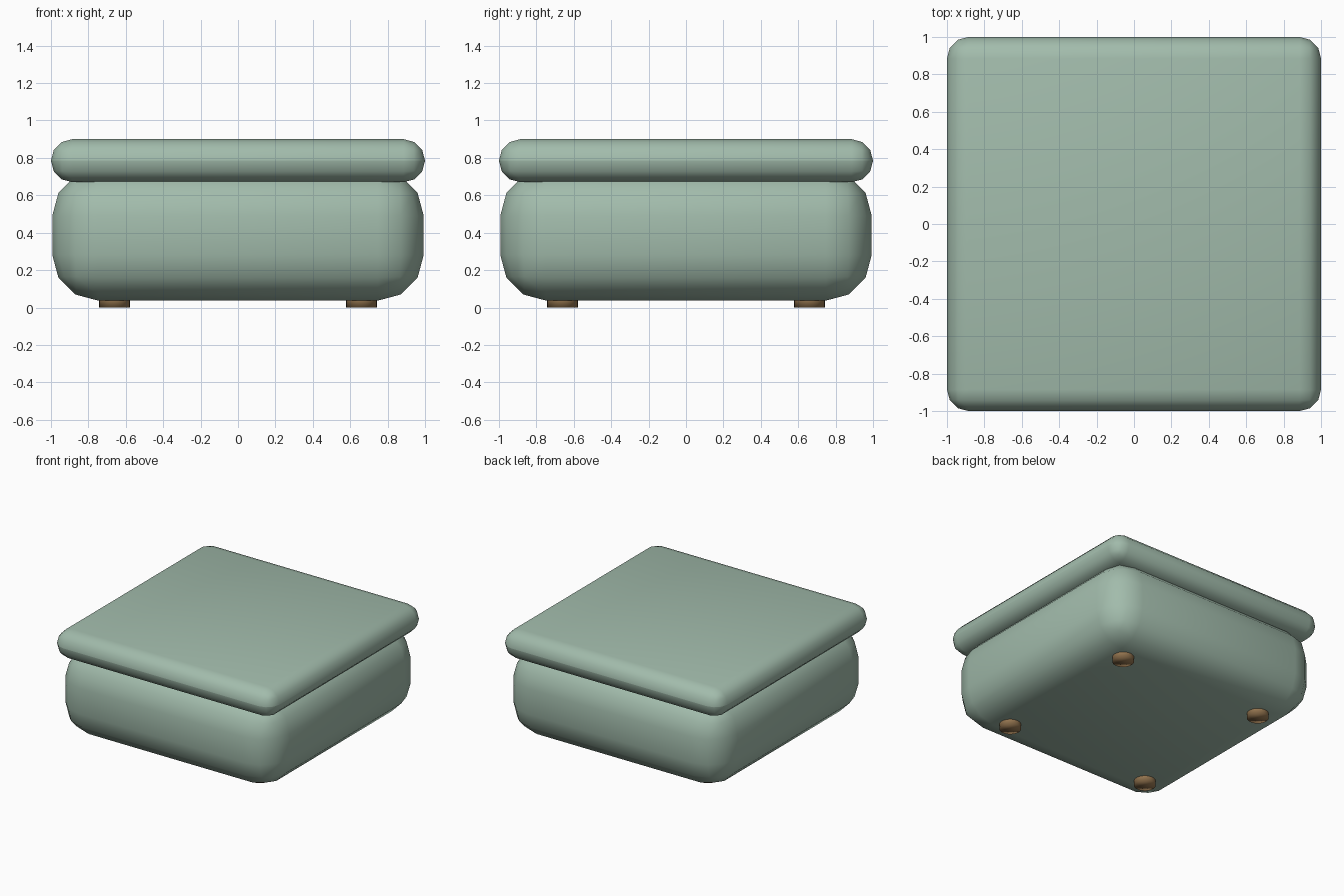
import bpy

if "Cube" in bpy.data.objects:
    bpy.data.objects.remove(bpy.data.objects["Cube"])


def material(name, color):
    mat = bpy.data.materials.new(name)
    mat.diffuse_color = color
    mat.use_nodes = True
    mat.node_tree.nodes["Principled BSDF"].inputs["Base Color"].default_value = mat.diffuse_color
    return mat


fabric = material("green_fabric", (0.36, 0.50, 0.41, 1))
wood = material("brown_wood", (0.30, 0.18, 0.08, 1))


def rounded_box(name, half, z0, z1, radius):
    bpy.ops.mesh.primitive_cube_add(size=1, location=(0, 0, (z0 + z1) / 2))
    ob = bpy.context.object
    ob.name = name
    ob.scale = (2 * half, 2 * half, z1 - z0)
    bpy.ops.object.transform_apply(location=False, rotation=False, scale=True)
    bev = ob.modifiers.new("round", 'BEVEL')
    bev.width = radius
    bev.segments = 3
    bev.limit_method = 'NONE'
    bpy.ops.object.shade_smooth()
    ob.data.materials.append(fabric)
    return ob


# Padded base and overhanging cushion
rounded_box("base", 0.993, 0.037, 0.735, 0.245)
rounded_box("cushion", 1.0, 0.67, 0.9, 0.1145)

# Four short round feet
for i, (sx, sy) in enumerate([(-1, -1), (1, -1), (1, 1), (-1, 1)]):
    bpy.ops.mesh.primitive_cylinder_add(vertices=24, radius=0.082, depth=0.08,
                                        location=(0.66 * sx, 0.66 * sy, 0.04))
    foot = bpy.context.object
    foot.name = f"foot_{i + 1}"
    bpy.ops.object.shade_smooth()
    foot.data.materials.append(wood)
